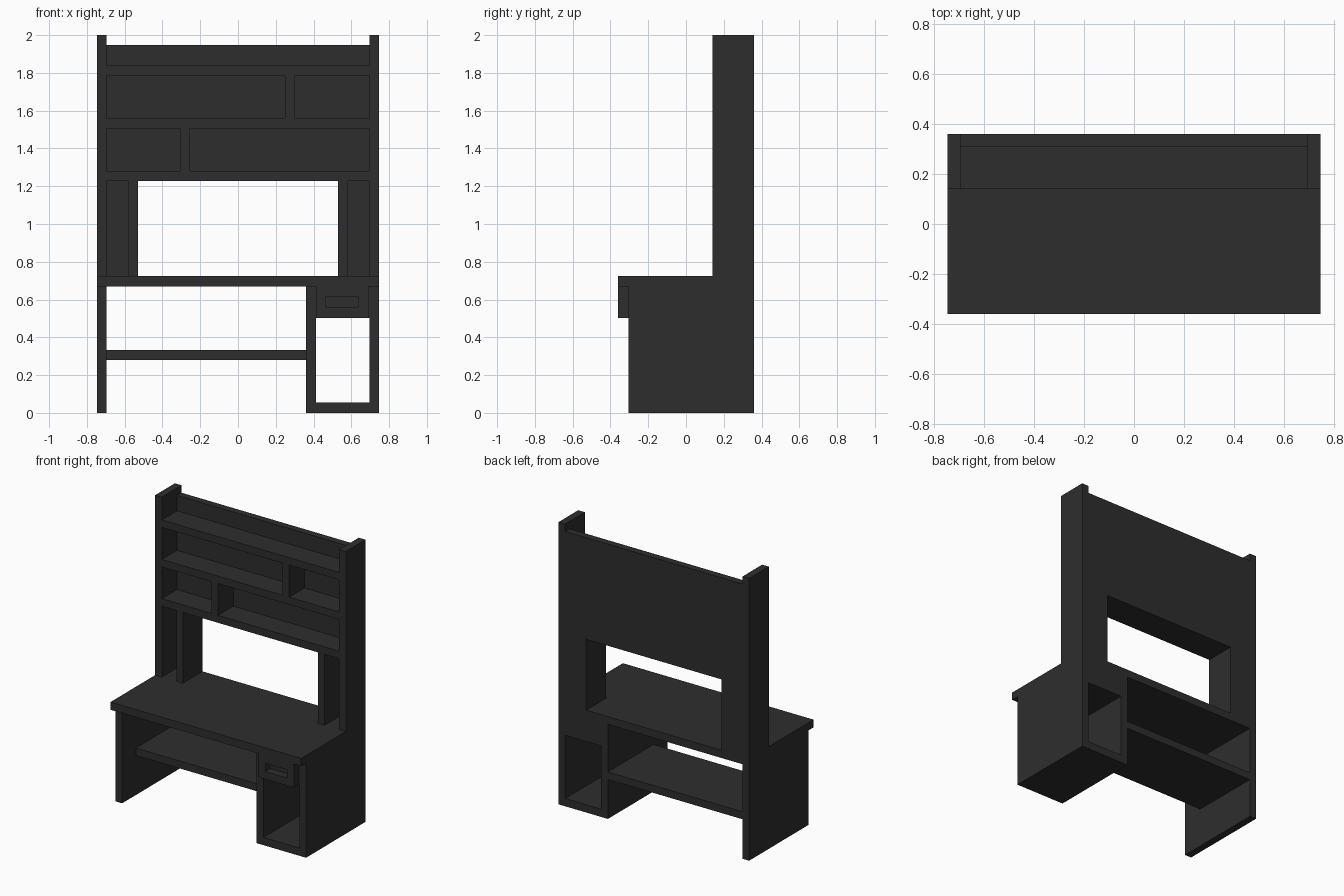
import bpy, bmesh

if "Cube" in bpy.data.objects:
    bpy.data.objects.remove(bpy.data.objects["Cube"])

charcoal = bpy.data.materials.new("charcoal")
charcoal.diffuse_color = (0.027, 0.027, 0.027, 1)
charcoal.use_nodes = True
charcoal.node_tree.nodes["Principled BSDF"].inputs["Base Color"].default_value = charcoal.diffuse_color


def finish(name, bm):
    bmesh.ops.recalc_face_normals(bm, faces=bm.faces)
    mesh = bpy.data.meshes.new(name)
    bm.to_mesh(mesh)
    bm.free()
    mesh.materials.append(charcoal)
    ob = bpy.data.objects.new(name, mesh)
    bpy.context.collection.objects.link(ob)
    return ob


def box(name, x, y, z):
    """Board given by its (min, max) on each axis."""
    bm = bmesh.new()
    bmesh.ops.create_cube(bm, size=1)
    for v in bm.verts:
        v.co = [r[0] if c < 0 else r[1] for c, r in zip(v.co, (x, y, z))]
    return finish(name, bm)


W, IN = 0.747, 0.695            # outer and inner half width
FRONT, LEG, SHELF, PANEL, BACK = -0.36, -0.305, 0.14, 0.31, 0.36
TOP0, TOP1 = 0.67, 0.725        # desk top thickness

# Side panels: leg, desk-edge overhang and tall upright in one profile
profile = [(LEG, 0), (BACK, 0), (BACK, 2), (SHELF, 2), (SHELF, TOP1),
           (FRONT, TOP1), (FRONT, TOP0), (LEG, TOP0)]
for side, x0, x1 in (("left", -W, -IN), ("right", IN, W)):
    bm = bmesh.new()
    face = bm.faces.new([bm.verts.new((x0, y, z)) for y, z in profile])
    ext = bmesh.ops.extrude_face_region(bm, geom=[face])
    moved = [g for g in ext["geom"] if isinstance(g, bmesh.types.BMVert)]
    bmesh.ops.translate(bm, verts=moved, vec=(x1 - x0, 0, 0))
    finish(side + "_side_panel", bm)

# Desk top and lower shelf
box("desk_top", (-IN, IN), (FRONT, BACK), (TOP0, TOP1))
box("lower_shelf", (-IN, 0.36), (-0.15, BACK), (0.28, 0.333))

# Open cabinet under the desk
box("cabinet_wall", (0.36, 0.413), (LEG, BACK), (0, TOP0))
box("cabinet_floor", (0.413, IN), (LEG, BACK), (0, 0.055))

# Drawer: body plus a front with a cut finger slot
box("drawer_body", (0.413, IN), (LEG, BACK), (0.503, TOP0))
box("drawer_front_bottom", (0.413, 0.69), (FRONT, LEG), (0.503, 0.557))
box("drawer_front_top", (0.413, 0.69), (FRONT, LEG), (0.615, TOP0))
box("drawer_front_left", (0.413, 0.466), (FRONT, LEG), (0.557, 0.615))
box("drawer_front_right", (0.636, 0.69), (FRONT, LEG), (0.557, 0.615))

# Back panel, with posts and narrow back strips beside the window
box("back_panel", (-IN, IN), (PANEL, BACK), (1.28, 1.947))
for side, s in (("left", -1), ("right", 1)):
    box(side + "_window_post", sorted((s * 0.53, s * 0.582)), (SHELF, BACK), (TOP1, 1.227))
    box(side + "_back_strip", sorted((s * 0.582, s * IN)), (PANEL, BACK), (TOP1, 1.227))

# Upper shelves and their dividers
box("bottom_shelf", (-IN, IN), (SHELF, BACK), (1.227, 1.28))
box("middle_shelf", (-IN, IN), (SHELF, PANEL), (1.505, 1.558))
box("top_shelf", (-IN, IN), (SHELF, PANEL), (1.785, 1.838))
box("lower_divider", (-0.307, -0.254), (SHELF, PANEL), (1.28, 1.505))
box("upper_divider", (0.25, 0.303), (SHELF, PANEL), (1.558, 1.785))
